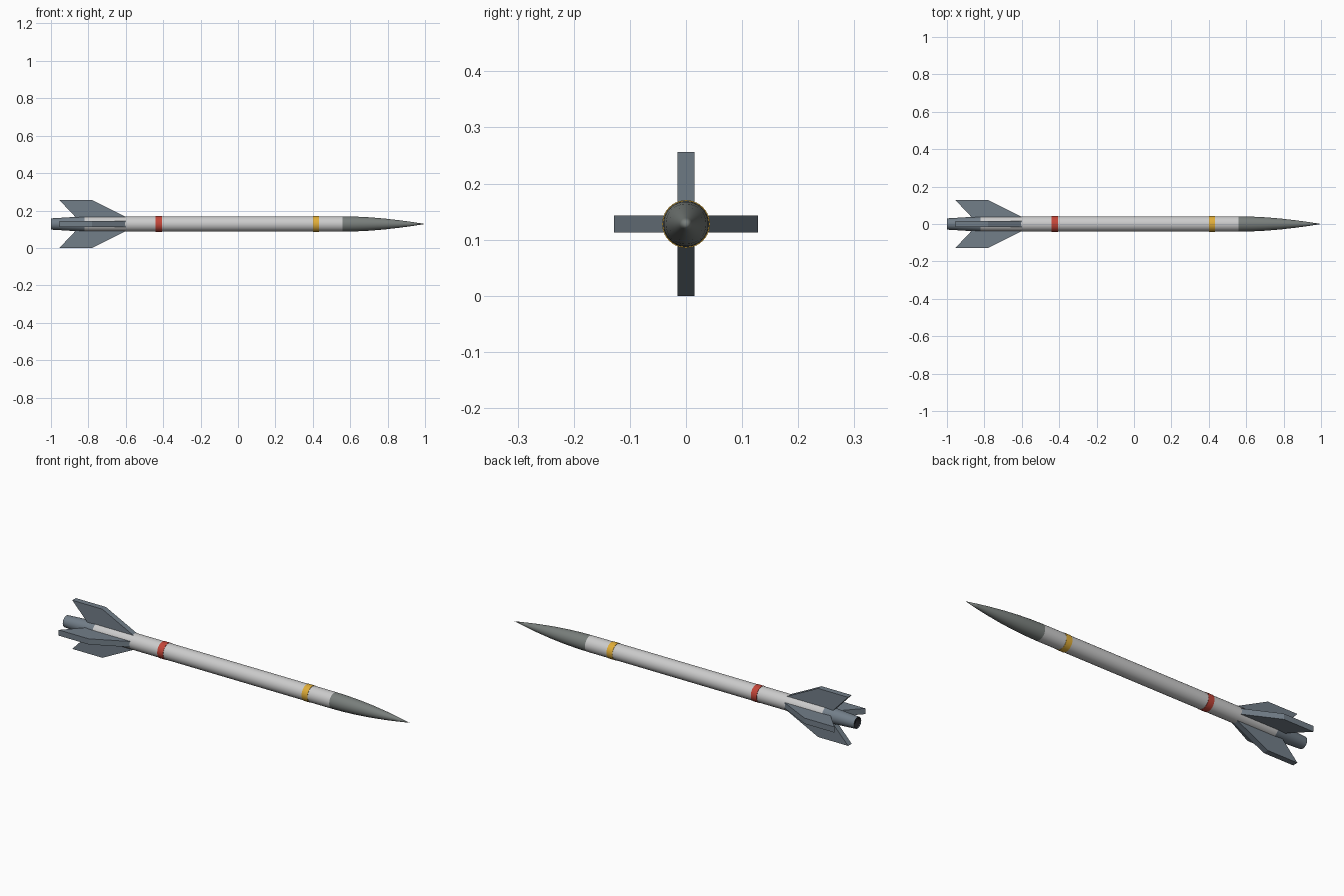
import bpy, bmesh
from math import cos, sin, pi
from mathutils import Matrix

if "Cube" in bpy.data.objects:
    bpy.data.objects.remove(bpy.data.objects["Cube"])

AXIS_Z = 0.128
SIDES = 40


def material(name, rgb):
    m = bpy.data.materials.new(name)
    m.diffuse_color = (*rgb, 1)
    m.use_nodes = True
    m.node_tree.nodes["Principled BSDF"].inputs["Base Color"].default_value = m.diffuse_color
    return m


WHITE = material("light_grey", (0.74, 0.76, 0.73))
NOSE = material("dark_grey", (0.19, 0.21, 0.20))
STEEL = material("blue_grey", (0.17, 0.21, 0.25))
RED = material("red", (0.55, 0.06, 0.04))
YELLOW = material("yellow", (0.75, 0.42, 0.04))
BLACK = material("black", (0.01, 0.01, 0.012))


def finish(name, bm, mat, smooth=True):
    bmesh.ops.recalc_face_normals(bm, faces=bm.faces)
    me = bpy.data.meshes.new(name)
    bm.to_mesh(me)
    bm.free()
    me.materials.append(mat)
    ob = bpy.data.objects.new(name, me)
    ob.location.z = AXIS_Z
    bpy.context.collection.objects.link(ob)
    if smooth:
        bpy.ops.object.select_all(action='DESELECT')
        ob.select_set(True)
        bpy.context.view_layer.objects.active = ob
        bpy.ops.object.shade_smooth_by_angle(angle=0.6)
    return ob


def lathe(name, profile, mat):
    """Revolve (x, radius) points about the long axis."""
    bm = bmesh.new()
    rings = []
    for x, r in profile:
        if r == 0:
            rings.append([bm.verts.new((x, 0, 0))] * SIDES)
        else:
            rings.append([bm.verts.new((x, r * cos(2 * pi * i / SIDES), r * sin(2 * pi * i / SIDES)))
                          for i in range(SIDES)])
    for a, b in zip(rings, rings[1:]):
        for i in range(SIDES):
            j = (i + 1) % SIDES
            quad = list(dict.fromkeys((a[i], a[j], b[j], b[i])))
            bm.faces.new(quad)
    return finish(name, bm, mat)


# Main tube
lathe("body_tube", [(-0.82, 0), (-0.82, 0.041), (0.56, 0.041), (0.56, 0)], WHITE)

# Pointed nose
lathe("nose_cone", [(0.56, 0), (0.56, 0.041), (0.63, 0.0395), (0.70, 0.036), (0.78, 0.0295),
                    (0.86, 0.0205), (0.93, 0.011), (1.0, 0)], NOSE)

# Tapered tail with recessed nozzle
lathe("tail_cone", [(-0.82, 0), (-0.82, 0.041), (-1.0, 0.030), (-1.0, 0.028),
                    (-0.97, 0.026), (-0.97, 0)], STEEL)
lathe("nozzle", [(-0.998, 0.0279), (-0.972, 0.0255), (-0.972, 0)], BLACK)

# Coloured bands
for name, x, mat in (("red_band", -0.424, RED), ("yellow_band", 0.417, YELLOW)):
    a, b = x - 0.017, x + 0.017
    lathe(name, [(a, 0.040), (a, 0.0425), (b, 0.0425), (b, 0.040)], mat)

# Four swept tail fins
FIN = [(-0.595, 0.036), (-0.78, 0.128), (-0.955, 0.128), (-0.865, 0.033)]
for k in range(4):
    bm = bmesh.new()
    face = bm.faces.new([bm.verts.new((x, -0.015, r)) for x, r in FIN])
    new = bmesh.ops.extrude_face_region(bm, geom=[face])["geom"]
    bmesh.ops.translate(bm, vec=(0, 0.03, 0),
                        verts=[g for g in new if isinstance(g, bmesh.types.BMVert)])
    bmesh.ops.rotate(bm, verts=bm.verts, matrix=Matrix.Rotation(k * pi / 2, 3, 'X'))
    finish(f"tail_fin_{k + 1}", bm, STEEL, smooth=False)
